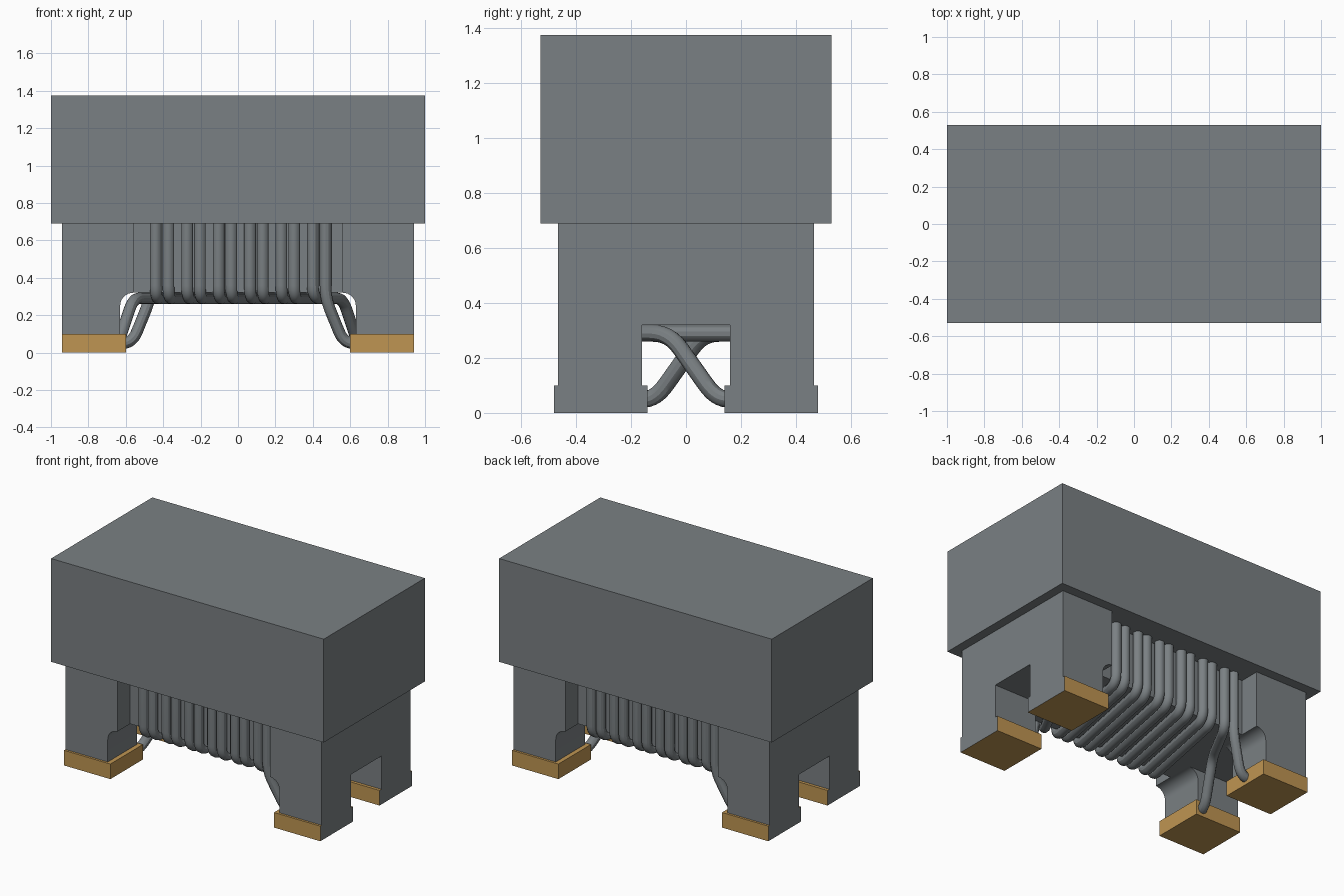
import bpy, bmesh, math
from mathutils import Vector

old = bpy.data.objects.get("Cube")
if old:
    bpy.data.objects.remove(old, do_unlink=True)


def material(name, rgb):
    m = bpy.data.materials.new(name)
    m.use_nodes = True
    m.diffuse_color = (*rgb, 1)
    m.node_tree.nodes["Principled BSDF"].inputs["Base Color"].default_value = (*rgb, 1)
    return m


grey = material("grey", (0.195, 0.216, 0.227))
gold = material("gold", (0.52, 0.30, 0.085))


def finish(name, bm, *mats):
    bmesh.ops.recalc_face_normals(bm, faces=bm.faces)
    me = bpy.data.meshes.new(name)
    bm.to_mesh(me)
    bm.free()
    for m in mats:
        me.materials.append(m)
    ob = bpy.data.objects.new(name, me)
    bpy.context.collection.objects.link(ob)
    return ob


def box(name, lo, hi, *mats, rule=None):
    bm = bmesh.new()
    bmesh.ops.create_cube(bm, size=1)
    for v in bm.verts:
        v.co = [l if c < 0 else h for c, l, h in zip(v.co, lo, hi)]
    bm.normal_update()
    if rule:
        for f in bm.faces:
            f.material_index = rule(f)
    return finish(name, bm, *mats)


def prism(name, profile, y, mat):
    """Extrude an x-z profile from -y to y."""
    bm = bmesh.new()
    face = bm.faces.new([bm.verts.new((px, -y, pz)) for px, pz in profile])
    ext = bmesh.ops.extrude_face_region(bm, geom=[face])["geom"]
    for v in ext:
        if isinstance(v, bmesh.types.BMVert):
            v.co.y = y
    return finish(name, bm, mat)


def select(ob):
    bpy.ops.object.select_all(action='DESELECT')
    ob.select_set(True)
    bpy.context.view_layer.objects.active = ob


def wire(name, points, bend=0.07):
    """Round wire along a path whose corners are softened."""
    pts = [Vector(p) for p in points]
    path = [pts[0]]
    for a, b, c in zip(pts, pts[1:], pts[2:]):
        p = b + (a - b).normalized() * min(bend, (a - b).length * 0.45)
        q = b + (c - b).normalized() * min(bend, (c - b).length * 0.45)
        for i in range(7):
            t = i / 6
            path.append(p * (1 - t) ** 2 + b * 2 * t * (1 - t) + q * t * t)
    path.append(pts[-1])
    cu = bpy.data.curves.new(name, 'CURVE')
    cu.dimensions = '3D'
    cu.bevel_depth = 0.031
    cu.bevel_resolution = 4
    cu.use_fill_caps = True
    sp = cu.splines.new('POLY')
    sp.points.add(len(path) - 1)
    for s, p in zip(sp.points, path):
        s.co = (*p, 1)
    cu.materials.append(grey)
    ob = bpy.data.objects.new(name, cu)
    bpy.context.collection.objects.link(ob)
    select(ob)
    bpy.ops.object.convert(target='MESH')
    bpy.ops.object.shade_smooth_by_angle()


# Top block and winding core
box("top_block", (-1, -0.53, 0.69), (1, 0.53, 1.375), grey)
box("winding_core", (-0.57, -0.33, 0.32), (0.57, 0.33, 0.72), grey)

# End blocks: coved inner side, notched between the legs
for side, s in (("right", -1), ("left", 1)):
    cove = [(0.56 + 0.07 * math.sin(a), 0.25 + 0.07 * math.cos(a))
            for a in (math.pi / 2 * i / 8 for i in range(9))]
    outline = [(0.94, 0.1), (0.94, 0.72), (0.56, 0.72)] + cove + [(0.63, 0.1)]
    end = prism(side + "_end_block", [(s * x, z) for x, z in outline], 0.465, grey)
    cutter = box("notch_cutter", (-1.2, -0.16, -0.1), (1.2, 0.16, 0.32), grey)
    cutter.hide_render = True
    cut = end.modifiers.new("notch", 'BOOLEAN')
    cut.object = cutter
    cut.operation = 'DIFFERENCE'
    cut.solver = 'EXACT'
    select(end)
    bpy.ops.object.modifier_apply(modifier=cut.name)
    bpy.data.objects.remove(cutter, do_unlink=True)
    bpy.ops.object.shade_smooth_by_angle()

    # Contact pads, grey on the outer end face
    for depth, t in (("front", -1), ("back", 1)):
        xs, ys = sorted((s * 0.6, s * 0.94)), sorted((t * 0.14, t * 0.48))
        box(f"{side}_{depth}_pad", (xs[0], ys[0], 0), (xs[1], ys[1], 0.1), gold, grey,
            rule=lambda f: int(f.normal.x * s > 0.5))

# Paired winding: vertical runs joined by slanted runs underneath
front = [-0.44 + 0.168 * k + d for k in range(6) for d in (0, 0.068)]
back = [-x for x in reversed(front)]
Y, LOW, HIGH = 0.36, 0.29, 0.72
for i, (xf, xb) in enumerate(zip(front[:-2], back[2:])):
    wire(f"winding_{i + 1}", [(xf, -Y, HIGH), (xf, -Y, LOW), (xb, Y, LOW), (xb, Y, HIGH)])

# Wire ends: a near one to the same-side pad, a crossing one to the opposite pad
near = [(front[-1], -Y, HIGH), (front[-1], -Y, LOW), (0.565, -0.31, 0.05), (0.68, -0.31, 0.05)]
cross = [(front[-2], -Y, HIGH), (front[-2], -Y, LOW), (0.56, -0.06, LOW),
         (0.64, 0.11, 0.05), (0.66, 0.2, 0.05)]
for side, s in (("left", 1), ("right", -1)):
    for label, path in (("near", near), ("crossing", cross)):
        wire(f"{side}_{label}_lead", [(s * x, s * y, z) for x, y, z in path])
